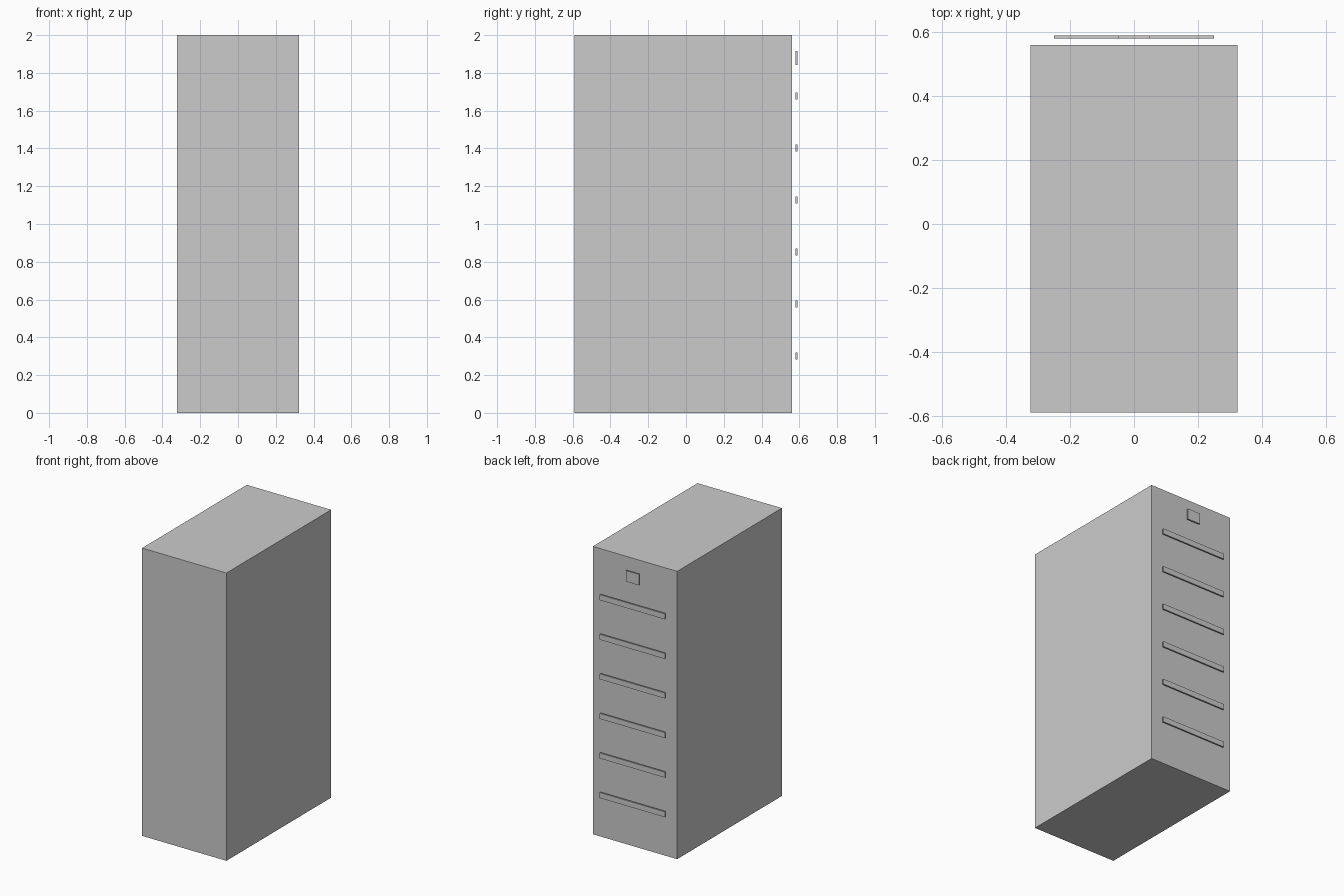
import bpy

if "Cube" in bpy.data.objects:
    bpy.data.objects.remove(bpy.data.objects["Cube"])


def box(name, x, y, z):
    """Axis-aligned box from (min, max) ranges."""
    bpy.ops.mesh.primitive_cube_add(
        size=1, location=[(a + b) / 2 for a, b in (x, y, z)])
    ob = bpy.context.object
    ob.name = name
    ob.scale = [b - a for a, b in (x, y, z)]
    bpy.ops.object.transform_apply(location=False, rotation=False, scale=True)
    return ob


# Cabinet body
box("cabinet_body", (-0.324, 0.324), (-0.59, 0.56), (0, 2))

# Drawer handles, standing slightly off the back face
HANDLE_Y = (0.58, 0.59)
for i in range(6):
    zc = 0.302 + i * 0.275
    box(f"drawer_handle_{i + 1}", (-0.25, 0.25), HANDLE_Y, (zc - 0.019, zc + 0.019))

# Small plate above the top drawer
box("top_plate", (-0.05, 0.05), HANDLE_Y, (1.841, 1.917))
